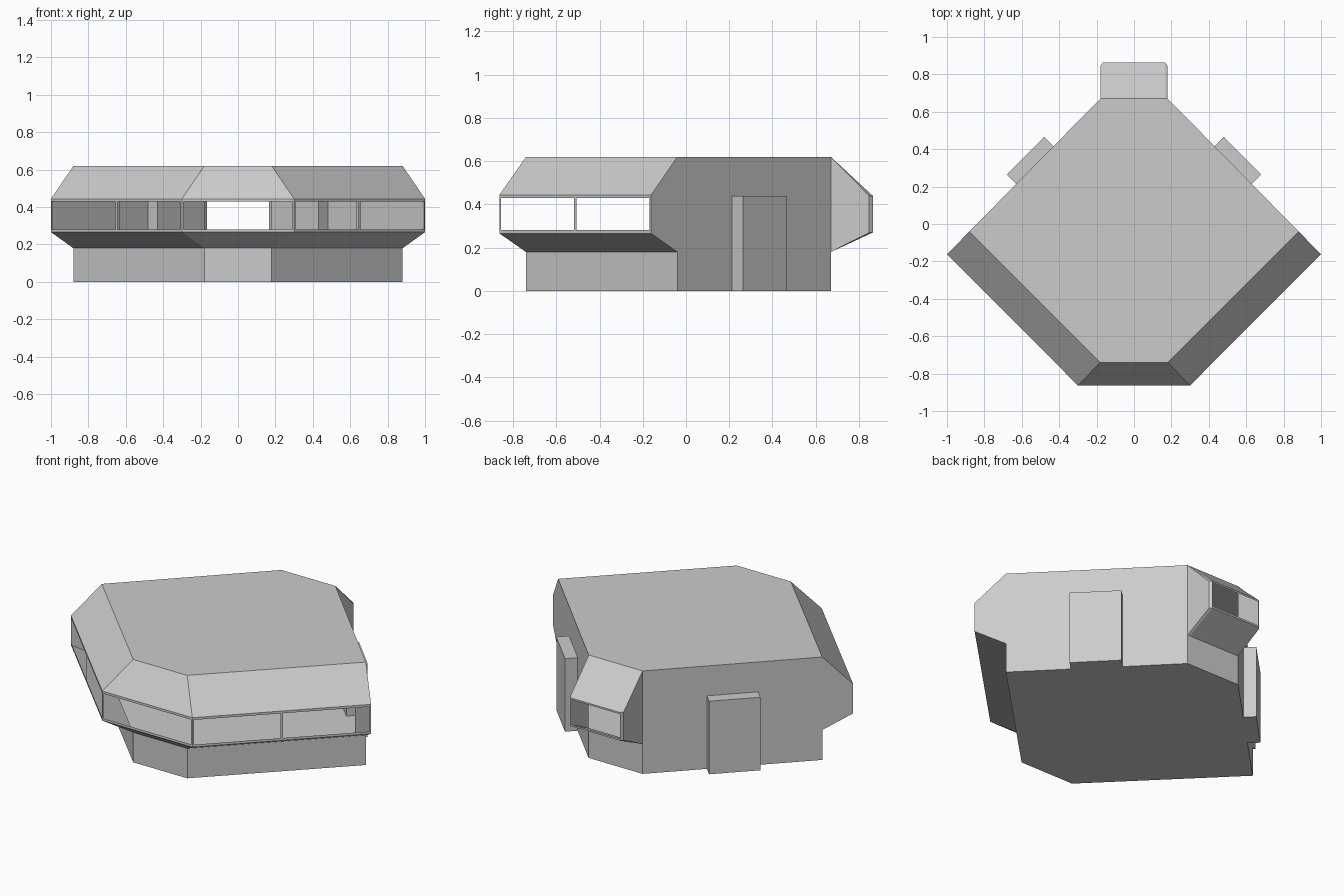
import bpy
import bmesh
from mathutils import Vector

if "Cube" in bpy.data.objects:
    bpy.data.objects.remove(bpy.data.objects["Cube"])


def make(name, polys, centre=(0, 0, 0.33)):
    """Build an object from polygons, all facing away from its centre."""
    bm = bmesh.new()
    for poly in polys:
        face = bm.faces.new([bm.verts.new(p) for p in poly])
        face.normal_update()
        if face.normal.dot(face.calc_center_median() - Vector(centre)) < 0:
            face.normal_flip()
    bmesh.ops.remove_doubles(bm, verts=bm.verts, dist=0.0005)
    mesh = bpy.data.meshes.new(name)
    bm.to_mesh(mesh)
    bm.free()
    ob = bpy.data.objects.new(name, mesh)
    bpy.context.collection.objects.link(ob)
    return ob


def loft(levels):
    """Quads between successive open plan paths given as (path, z)."""
    out = []
    for (a, za), (b, zb) in zip(levels, levels[1:]):
        for i in range(len(a) - 1):
            out.append([(*a[i], za), (*a[i + 1], za), (*b[i + 1], zb), (*b[i], zb)])
    return out


def wall_y(x):
    return 0.67 - (abs(x) - 0.18) * 0.71 / 0.70


inner = [(-0.88, -0.04), (-0.18, -0.74), (0.18, -0.74), (0.88, -0.04)]
outer = [(-1, wall_y(1)), (-0.3, -0.863), (0.3, -0.863), (1, wall_y(1))]
plan = inner + [(0.18, 0.67), (-0.18, 0.67)]

# Front shell with overhanging window band
make("lower_front_hull", loft([(inner, 0), (inner, 0.18), (outer, 0.266), (outer, 0.281)]))
make("upper_front_hull", loft([(outer, 0.43), (outer, 0.444), (inner, 0.62)]))

# Floor and roof
make("floor", [[(x, y, 0) for x, y in plan]])
make("roof", [[(x, y, 0.62) for x, y in plan]])

# Thin window posts at the corners and between the side panes
posts = []
for a, b in zip(outer, outer[1:]):
    a, b = Vector(a), Vector(b)
    d = (b - a).normalized() * 0.009
    spans = [(a, a + d), (b - d, b)]
    if abs(a.y - b.y) > 0.1:
        m = (a + b) / 2
        spans.append((m - d * 0.8, m + d * 0.8))
    for p, q in spans:
        posts += loft([([p, q], 0.281), ([p, q], 0.43)])
make("window_posts", posts)

# Rear walls with doorway cut-outs, and projecting door boxes
profile = [(0.18, 0), (0.43, 0), (0.43, 0.44), (0.63, 0.44), (0.63, 0), (0.88, 0),
           (0.88, 0.18), (1, 0.266), (1, 0.444), (0.88, 0.62), (0.18, 0.62)]
for side, s in (("left", -1), ("right", 1)):
    make(side + "_rear_wall", [[(s * x, wall_y(x), z) for x, z in profile]])
    a, d = (s * 0.43, wall_y(0.43)), (s * 0.63, wall_y(0.63))
    b, c = (a[0] + s * 0.05, a[1] + 0.05), (d[0] + s * 0.05, d[1] + 0.05)
    door = loft([([a, b, c, d], 0), ([a, b, c, d], 0.44)])
    door += [[(*p, z) for p in (a, b, c, d)] for z in (0, 0.44)]
    make(side + "_door", door, (s * 0.555, 0.345, 0.22))

# Rear bay: sloped top and bottom, solid sides, open rear window
root = [(-0.18, 0.67), (-0.165, 0.67), (0.165, 0.67), (0.18, 0.67)]
tip = [(-0.178, 0.847), (-0.165, 0.864), (0.165, 0.864), (0.178, 0.847)]
bay = loft([(root, 0.18), (tip, 0.27), (tip, 0.281)])
bay += loft([(tip, 0.43), (tip, 0.44), (root, 0.62)])
for i, j in ((0, 1), (3, 2)):
    bay += loft([([tip[i], tip[j]], 0.281), ([tip[i], tip[j]], 0.43)])
    bay.append([(*root[i], 0.18), (*tip[i], 0.27), (*tip[i], 0.281),
                (*tip[i], 0.43), (*tip[i], 0.44), (*root[i], 0.62)])
make("rear_bay", bay, (0, 0.72, 0.35))
make("rear_lower_wall", loft([(root, 0), (root, 0.18)]))
